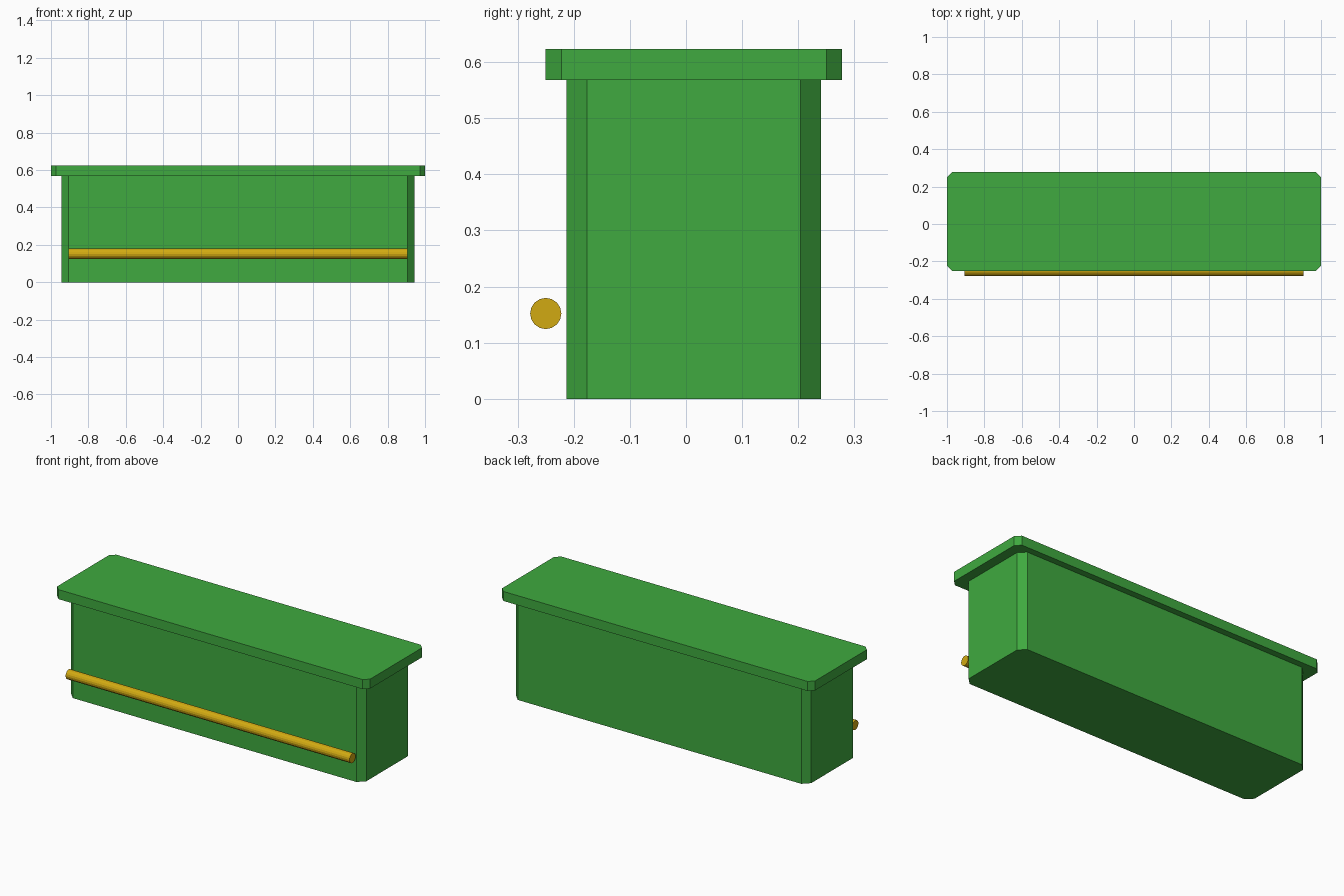
import bpy, math

if "Cube" in bpy.data.objects:
    bpy.data.objects.remove(bpy.data.objects["Cube"])


def material(name, rgb):
    m = bpy.data.materials.new(name)
    m.diffuse_color = (*rgb, 1)
    m.use_nodes = True
    m.node_tree.nodes["Principled BSDF"].inputs["Base Color"].default_value = m.diffuse_color
    return m


green = material("green", (0.05, 0.40, 0.05))
gold = material("gold", (0.64, 0.40, 0.006))


def add_mesh(name, verts, faces, mat):
    me = bpy.data.meshes.new(name)
    me.from_pydata(verts, [], faces)
    me.materials.append(mat)
    ob = bpy.data.objects.new(name, me)
    bpy.context.collection.objects.link(ob)
    return ob


def prism(name, outline, mat):
    """Solid between two matching loops of points (bottom, top)."""
    low, high = outline
    n = len(low)
    faces = [tuple(reversed(range(n))), tuple(range(n, 2 * n))]
    faces += [(i, (i + 1) % n, n + (i + 1) % n, n + i) for i in range(n)]
    return add_mesh(name, low + high, faces, mat)


def chamfered_slab(name, hx, y0, y1, z0, z1, c, mat):
    """Box with its four upright corners cut off."""
    loop = [(-hx + c, y0), (hx - c, y0), (hx, y0 + c), (hx, y1 - c),
            (hx - c, y1), (-hx + c, y1), (-hx, y1 - c), (-hx, y0 + c)]
    return prism(name, [[(x, y, z) for x, y in loop] for z in (z0, z1)], mat)


# Counter body and overhanging top
chamfered_slab("counter_body", 0.943, -0.213, 0.241, 0.0, 0.568, 0.037, green)
chamfered_slab("counter_top", 1.0, -0.25, 0.278, 0.568, 0.623, 0.028, green)

# Foot rail along the front
SIDES, R, Y, Z, HX = 16, 0.0278, -0.25, 0.152, 0.907
ring = [(Y + R * math.cos(2 * math.pi * i / SIDES),
         Z + R * math.sin(2 * math.pi * i / SIDES)) for i in range(SIDES)]
prism("foot_rail", [[(x, y, z) for y, z in ring] for x in (-HX, HX)], gold)
